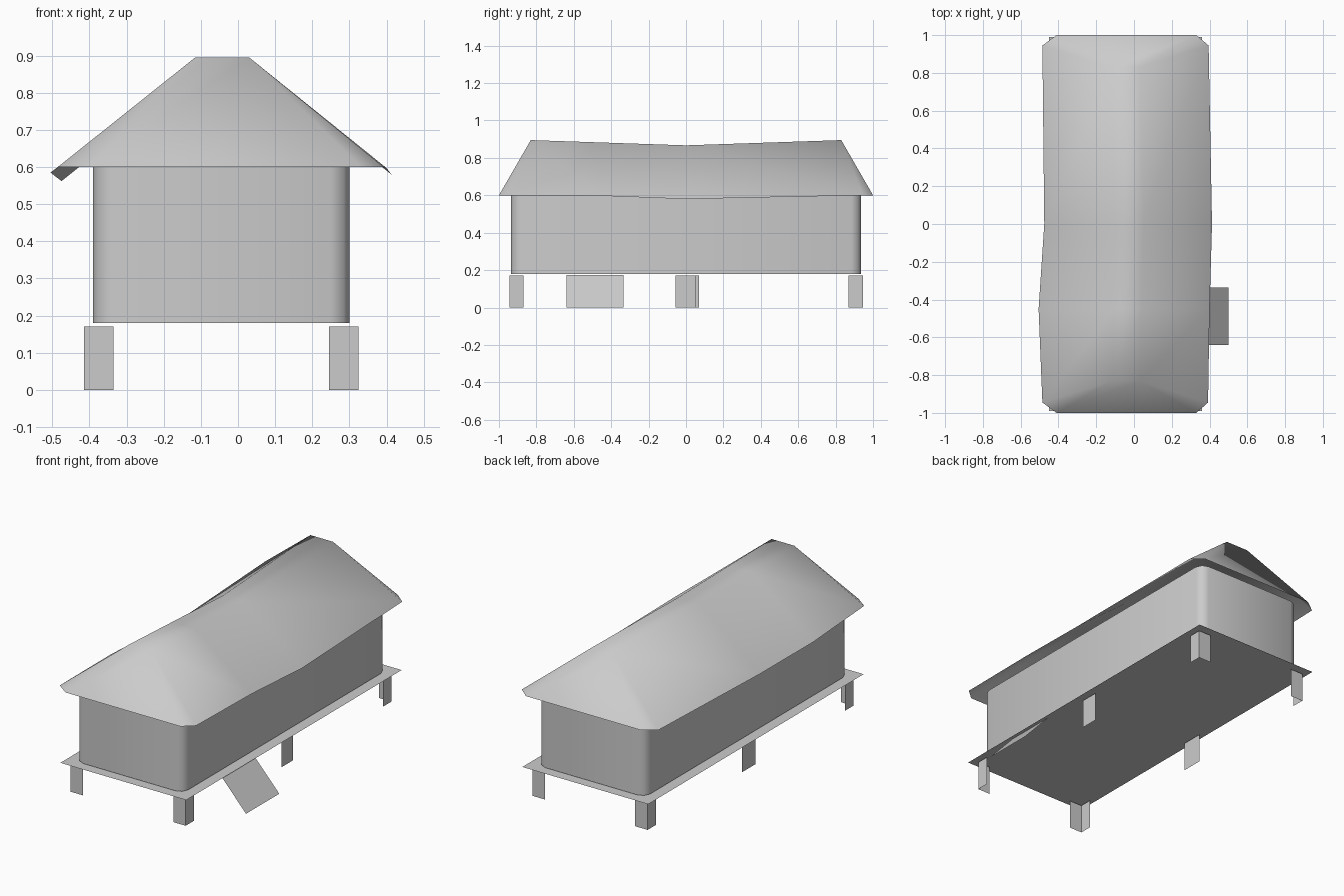
import bpy, bmesh

cube = bpy.data.objects.get("Cube")
if cube:
    bpy.data.objects.remove(cube, do_unlink=True)

# One plain colour for the whole building
grey = bpy.data.materials.new("light_grey")
grey.use_nodes = True
colour = (0.6, 0.6, 0.6, 1)
grey.diffuse_color = colour
grey.node_tree.nodes["Principled BSDF"].inputs["Base Color"].default_value = colour


def add_sheet(name, rows, closed=False, smooth=False):
    """Skin a thin surface through rows of points."""
    bm = bmesh.new()
    grid = [[bm.verts.new(p) for p in row] for row in rows]
    for a, b in zip(grid, grid[1:]):
        n = len(a)
        for i in range(n if closed else n - 1):
            j = (i + 1) % n
            bm.faces.new((a[i], a[j], b[j], b[i]))
    return finish(name, bm, smooth), grid


def finish(name, bm, smooth):
    mesh = bpy.data.meshes.new(name)
    bm.to_mesh(mesh)
    bm.free()
    mesh.materials.append(grey)
    for f in mesh.polygons:
        f.use_smooth = smooth
    obj = bpy.data.objects.new(name, mesh)
    bpy.context.collection.objects.link(obj)
    return obj


def upright(name, path, z0, z1, closed=False, smooth=False):
    """Raise a plan outline into a thin vertical wall."""
    rows = [[(x, y, z) for x, y in path] for z in (z0, z1)]
    return add_sheet(name, rows, closed, smooth)


# Walls: plan rectangle with rounded corners
left, right, end, r = -0.39, 0.30, 0.935, 0.05
plan = []
for x, y, sx, sy, turn in ((right, -end, 1, -1, 0), (right, end, 1, 1, 1),
                           (left, end, -1, 1, 0), (left, -end, -1, -1, 1)):
    corner = [(x - sx * r, y), (x - sx * r * 0.3, y - sy * r * 0.3), (x, y - sy * r)]
    plan += corner[::-1] if turn else corner
upright("walls", plan, 0.18, 0.61, closed=True, smooth=True)

# Floor deck
add_sheet("floor_deck", [[(-0.45, y, 0.176), (0.36, y, 0.176)] for y in (-0.99, 0.99)])

# Corner posts: two outward plates meeting at the corner
for side, x, inner in (("left", 0.325, 0.245), ("right", -0.415, -0.335)):
    for place, s in (("front", -1), ("back", 1)):
        path = [(inner, s * 0.945), (x, s * 0.945), (x, s * 0.87)]
        upright(f"{place}_{side}_post", path, 0, 0.17)

# Middle posts: flat plates on the long sides
upright("middle_left_post", [(0.32, -0.055), (0.32, 0.05)], 0, 0.17)
upright("middle_right_post", [(-0.41, -0.055), (-0.41, 0.07)], 0, 0.17)

# Entrance ramp
add_sheet("ramp", [[(0.34, y, 0.175), (0.5, y, 0)] for y in (-0.64, -0.335)])

# Roof: sagging hipped sheet, one section per row (y, eave left x/z, eave right x/z)
sections = [(-1, -0.41, 0.6, 0.33, 0.6), (-0.945, -0.485, 0.6, 0.392, 0.6),
            (-0.45, -0.505, 0.585, 0.40, 0.597), (0, -0.475, 0.562, 0.413, 0.58),
            (0.945, -0.485, 0.6, 0.395, 0.6), (1, -0.41, 0.6, 0.33, 0.6)]
bm = bmesh.new()
rows = []
for y, xl, zl, xr, zr in sections:
    ry = max(-0.83, min(0.83, y))
    rz = 0.867 + 0.028 * abs(ry) / 0.83
    shift = 0.02 * (1 - abs(ry) / 0.83)
    rows.append([bm.verts.new(p) for p in ((xl, y, zl), (-0.115 + shift, ry, rz),
                                           (0.03 + shift, ry, rz), (xr, y, zr))])
for n, (a, b) in enumerate(zip(rows, rows[1:])):
    hip = n in (0, len(rows) - 2)
    for i in range(3):
        if not (hip and i == 1):
            bm.faces.new((a[i], b[i], b[i + 1], a[i + 1]))
bm.faces.new(rows[0])
bm.faces.new(rows[-1][::-1])
bmesh.ops.remove_doubles(bm, verts=bm.verts, dist=0.001)
bmesh.ops.recalc_face_normals(bm, faces=bm.faces)
if sum(f.normal.z for f in bm.faces) < 0:
    bmesh.ops.reverse_faces(bm, faces=bm.faces)
finish("roof", bm, True)
